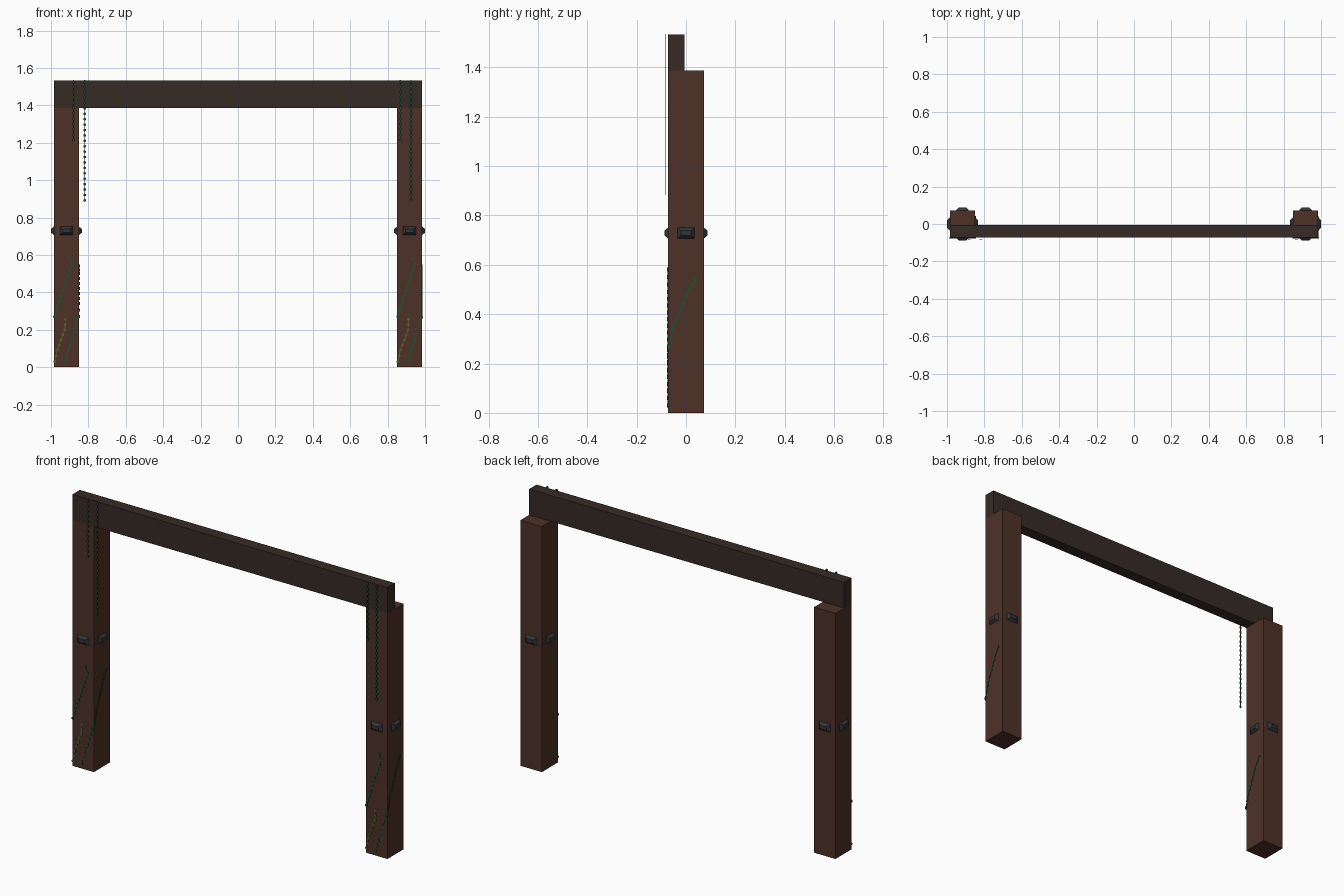
import bpy, bmesh, math
from mathutils import Matrix, Vector

if "Cube" in bpy.data.objects:
    bpy.data.objects.remove(bpy.data.objects["Cube"])

PX, HX, HY = 0.9175, 0.067, 0.072   # post centre and half sizes
POST_TOP, STUD_Z = 1.387, 0.729


def material(name, rgb):
    m = bpy.data.materials.new(name)
    m.diffuse_color = (*rgb, 1)
    m.use_nodes = True
    m.node_tree.nodes["Principled BSDF"].inputs["Base Color"].default_value = m.diffuse_color
    return m


POST = material("post_wood", (0.075, 0.031, 0.02))
BEAM = material("beam_wood", (0.038, 0.024, 0.018))
IRON = material("iron", (0.033, 0.035, 0.038))
GREEN = material("vine_green", (0.012, 0.08, 0.04))
OLIVE = material("vine_olive", (0.1, 0.115, 0.025))


def finish(name, bm, mat):
    me = bpy.data.meshes.new(name)
    bm.to_mesh(me)
    bm.free()
    me.materials.append(mat)
    ob = bpy.data.objects.new(name, me)
    bpy.context.collection.objects.link(ob)
    return ob


def add_box(bm, lo, hi):
    lo, hi = Vector(lo), Vector(hi)
    size = hi - lo
    bmesh.ops.create_cube(bm, size=1, matrix=Matrix.Translation((lo + hi) / 2)
                          @ Matrix.Diagonal((*size, 1)))


def box(name, lo, hi, mat):
    bm = bmesh.new()
    add_box(bm, lo, hi)
    return finish(name, bm, mat)


def studs(name, cx):
    """Four bevelled iron studs, one per post face."""
    bm = bmesh.new()
    for k in range(4):
        reach = HY if k % 2 == 0 else HX
        place = (Matrix.Translation((cx, 0, STUD_Z))
                 @ Matrix.Rotation(k * math.pi / 2, 4, 'Z'))
        verts = bmesh.ops.create_cube(bm, size=1)["verts"]
        for v in verts:
            outer = v.co.y < 0
            w, h = (0.042, 0.02) if outer else (0.08, 0.053)
            y = -reach - 0.0155 if outer else -reach + 0.005
            v.co = place @ Vector((v.co.x * w, y, v.co.z * h))
    return finish(name, bm, IRON)


def vine(name, paths, mat):
    """Flat leaf discs on a thin stem; each path is (points, face normal)."""
    bm = bmesh.new()
    for pts, normal in paths:
        normal = Vector(normal)
        face = normal.to_track_quat('Z', 'Y').to_matrix().to_4x4()
        pts = [Vector(p) for p in pts]
        for a, b in zip(pts, pts[1:]):
            d = b - a
            n = max(1, round(d.length / 0.029))
            for i in range(n + 1):
                bmesh.ops.create_cone(
                    bm, cap_ends=True, segments=6, radius1=0.008, radius2=0.008,
                    depth=0.003, matrix=Matrix.Translation(a + d * i / n) @ face)
            # thin stem strip between the leaves
            along = d.normalized()
            basis = Matrix((normal.cross(along), along, normal)).transposed().to_4x4()
            bmesh.ops.create_cube(bm, size=1, matrix=Matrix.Translation((a + b) / 2)
                                  @ basis @ Matrix.Diagonal((0.004, d.length, 0.002, 1)))
    return finish(name, bm, mat)


FRONT, SIDE = (0, -1, 0), (1, 0, 0)

# posts with studs and climbing vines
for side, cx in (("left", -PX), ("right", PX)):
    box(f"{side}_post", (cx - HX, -HY, 0), (cx + HX, HY, POST_TOP), POST)
    studs(f"{side}_studs", cx)

    def front(points):
        return [(cx + x, -HY - 0.003, z) for x, z in points]

    def flank(points):
        return [(cx + HX + 0.003, y, z) for y, z in points]

    vine(f"{side}_upper_vine",
         [(front([(-0.064, 0.27), (0.008, 0.49), (0.028, 0.55), (0.014, 0.582)]), FRONT)], GREEN)
    vine(f"{side}_low_vine",
         [(front([(-0.062, 0.03), (-0.05, 0.09), (-0.008, 0.2), (-0.006, 0.255)]), FRONT)], OLIVE)
    vine(f"{side}_wrapping_vine",
         [(front([(-0.008, 0.03), (0.064, 0.265)]), FRONT),
          (flank([(-0.07, 0.27), (-0.053, 0.34), (0.012, 0.5), (0.037, 0.54)]), SIDE)], GREEN)

# lintel across the front half of the post tops
box("lintel_beam", (-PX - HX, -HY, POST_TOP), (PX + HX, -0.006, 1.533), BEAM)

# vines hanging in front of the lintel
for i, (x, low) in enumerate(((-0.88, 1.215), (-0.82, 0.892), (0.868, 1.215), (0.925, 0.892))):
    vine(f"hanging_vine_{i + 1}", [([(x, -0.084, 1.528), (x, -0.084, low)], FRONT)], GREEN)
